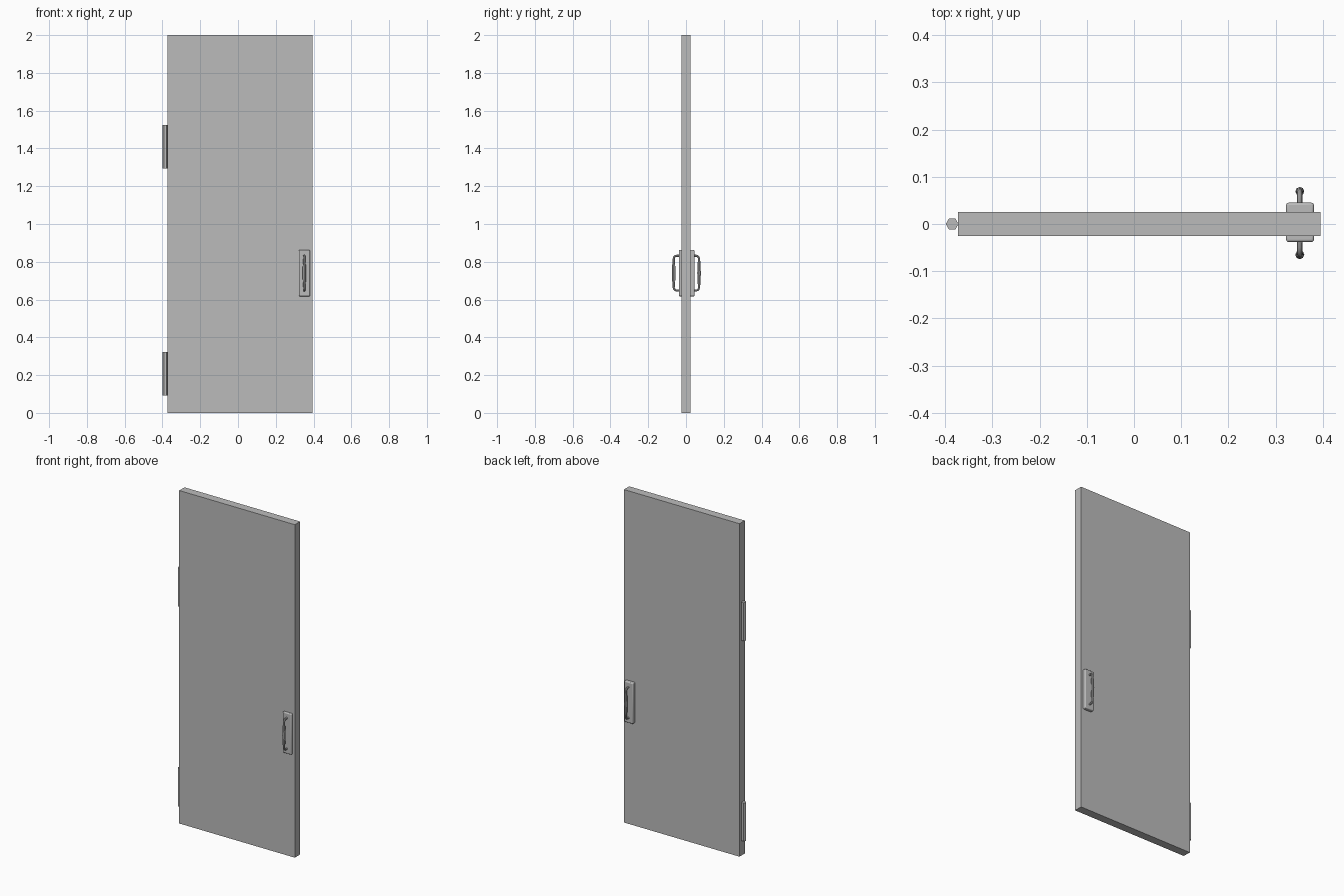
import bpy
import math
from mathutils import Vector

cube = bpy.data.objects.get("Cube")
if cube:
    bpy.data.objects.remove(cube, do_unlink=True)

grey = bpy.data.materials.new("plain_grey")
grey.use_nodes = True
COLOUR = (0.5, 0.5, 0.5, 1)
grey.diffuse_color = COLOUR
grey.node_tree.nodes["Principled BSDF"].inputs["Base Color"].default_value = COLOUR


def finish(obj, name, smooth=False):
    obj.name = name
    obj.data.materials.append(grey)
    if smooth:
        bpy.ops.object.shade_smooth_by_angle(angle=math.radians(40))
    return obj


def box(name, low, high, bevel=0):
    low, high = Vector(low), Vector(high)
    bpy.ops.mesh.primitive_cube_add(size=1, location=(low + high) / 2)
    obj = bpy.context.object
    obj.scale = high - low
    bpy.ops.object.transform_apply(location=False, rotation=False, scale=True)
    if bevel:
        mod = obj.modifiers.new("rounded_edges", "BEVEL")
        mod.width, mod.segments = bevel, 3
    return finish(obj, name, bool(bevel))


def pull_handle(name, x, z, base, out):
    # Bent rod: thin at the stems, swelling in the middle of the grip
    side = 1 if out > base else -1
    half, bend = 0.092, 0.016
    lower = [(base, -half, 0.9), (out - side * bend, -half, 0.8)]
    for i in (1, 2, 3):
        a = math.pi / 2 * i / 3
        lower.append((out - side * bend * (1 - math.sin(a)),
                      -half + bend * (1 - math.cos(a)), 0.8))
    lower.append((out, -0.045, 1.15))
    path = lower + [(out, 0, 1.4)] + [(y, -h, r) for y, h, r in reversed(lower)]
    curve = bpy.data.curves.new(name, "CURVE")
    curve.dimensions = "3D"
    curve.bevel_depth, curve.bevel_resolution = 0.0068, 2
    curve.use_fill_caps = True
    spline = curve.splines.new("POLY")
    spline.points.add(len(path) - 1)
    for point, (y, h, r) in zip(spline.points, path):
        point.co = (x, y, z + h, 1)
        point.radius = r
    obj = bpy.data.objects.new(name, curve)
    bpy.context.collection.objects.link(obj)
    bpy.ops.object.select_all(action="DESELECT")
    obj.select_set(True)
    bpy.context.view_layer.objects.active = obj
    bpy.ops.object.convert(target="MESH")
    finish(bpy.context.object, name, True)


# Door slab
box("door_panel", (-0.373, -0.025, 0), (0.395, 0.025, 2))

# Six-sided hinge barrels
for name, z in (("lower_hinge", 0.207), ("upper_hinge", 1.41)):
    bpy.ops.mesh.primitive_cylinder_add(vertices=6, radius=0.0135, depth=0.23,
                                        location=(-0.385, 0, z),
                                        rotation=(0, 0, math.pi / 6))
    finish(bpy.context.object, name)

# Back plate and pull handle on each face
for name, base, face, out in (("front", -0.02, -0.038, -0.065),
                              ("back", 0.02, 0.045, 0.069)):
    box(name + "_handle_plate", (0.322, min(base, face), 0.617),
        (0.381, max(base, face), 0.862), 0.005)
    pull_handle(name + "_handle", 0.351, 0.74, face * 0.9, out)
